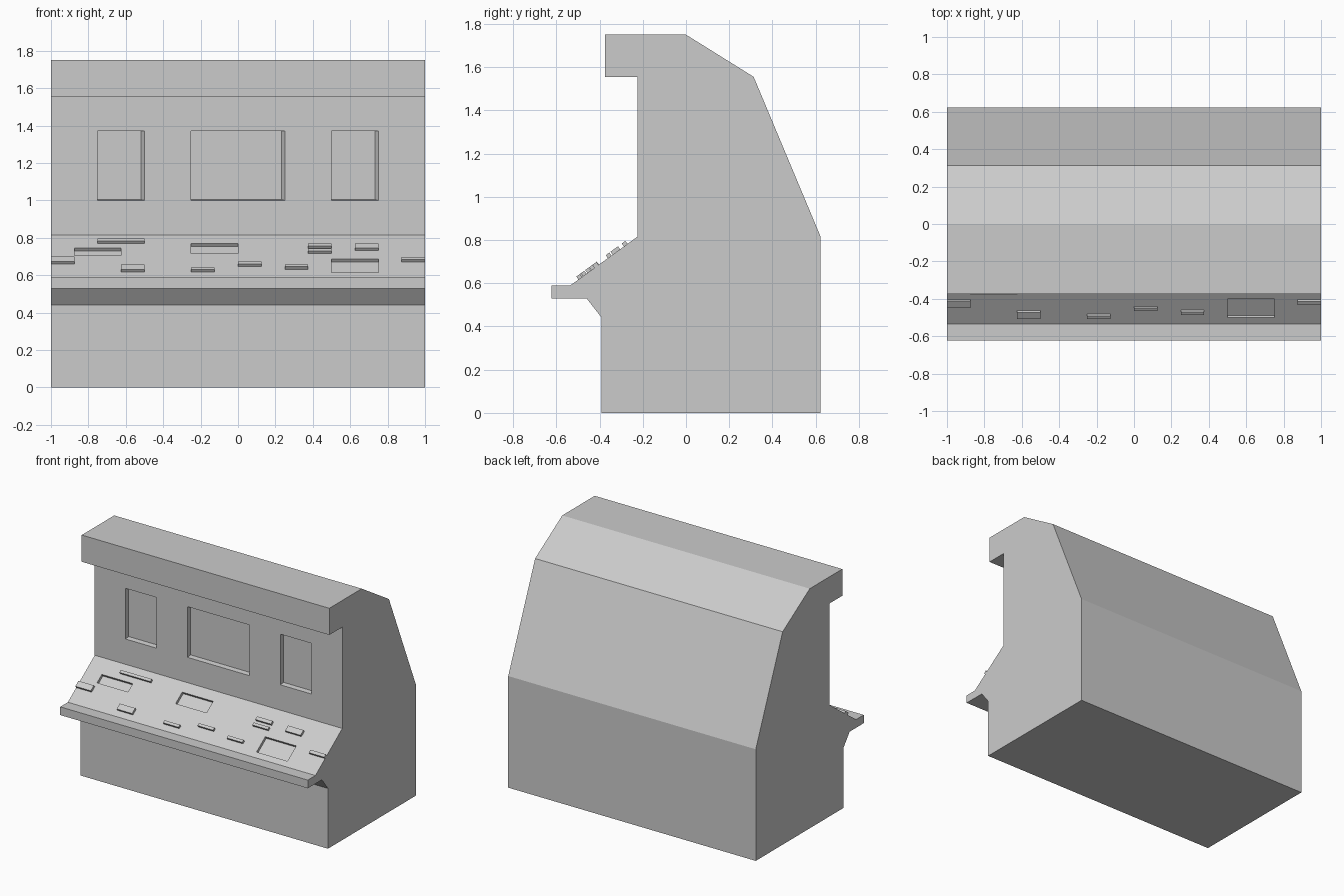
import bpy, bmesh
from mathutils import Vector

if "Cube" in bpy.data.objects:
    bpy.data.objects.remove(bpy.data.objects["Cube"])


def extrude(name, profile, x0, x1):
    """Solid made by sweeping a (y, z) profile from x0 to x1."""
    bm = bmesh.new()
    face = bm.faces.new([bm.verts.new((x0, y, z)) for y, z in profile])
    ext = bmesh.ops.extrude_face_region(bm, geom=[face])
    verts = [v for v in ext["geom"] if isinstance(v, bmesh.types.BMVert)]
    bmesh.ops.translate(bm, verts=verts, vec=(x1 - x0, 0, 0))
    bmesh.ops.recalc_face_normals(bm, faces=bm.faces)
    me = bpy.data.meshes.new(name)
    bm.to_mesh(me)
    bm.free()
    ob = bpy.data.objects.new(name, me)
    bpy.context.collection.objects.link(ob)
    return ob


# Sloped control panel: lower edge, upper edge and normal in (y, z)
LOW, HIGH = Vector((-0.535, 0.59)), Vector((-0.225, 0.815))
SLOPE = (HIGH - LOW).normalized()
NORMAL = Vector((-SLOPE.y, SLOPE.x))


def panel_block(name, x0, x1, z0, z1, below, above):
    """Block aligned to the panel, between two heights on its surface."""
    a, b = (LOW + SLOPE * ((z - LOW.y) / SLOPE.y) for z in (z0, z1))
    pts = [a - NORMAL * below, b - NORMAL * below,
           b + NORMAL * above, a + NORMAL * above]
    return extrude(name, pts, x0, x1)


def carve(target, cutter):
    mod = target.modifiers.new("recess", "BOOLEAN")
    mod.operation, mod.solver, mod.object = "DIFFERENCE", "EXACT", cutter
    bpy.context.view_layer.objects.active = target
    bpy.ops.object.modifier_apply(modifier=mod.name)
    bpy.data.objects.remove(cutter)


# Cabinet body
cabinet = extrude("console_cabinet", [
    (-0.39, 0), (0.623, 0), (0.623, 0.815), (0.313, 1.555), (0, 1.75),
    (-0.375, 1.75), (-0.375, 1.555), (-0.225, 1.555), tuple(HIGH), tuple(LOW),
    (-0.623, 0.59), (-0.623, 0.53), (-0.46, 0.53), (-0.39, 0.44)], -1, 1)

# Wall screens, recessed with a splayed right side and sill
D, SPLAY, SILL = 0.035, 0.018, 0.005
for x0, x1 in ((-0.75, -0.5), (-0.25, 0.25), (0.5, 0.75)):
    y0, y1 = -0.225 - D, -0.225 + D
    cutter = extrude("screen_cutter", [
        (y0, 1.0 - SILL), (y1, 1.0 + SILL), (y1, 1.37), (y0, 1.37)], x0, x1)
    for v in cutter.data.vertices:
        if v.co.x > (x0 + x1) / 2:
            v.co.x += SPLAY if v.co.y < -0.225 else -SPLAY
    carve(cabinet, cutter)

# Panel displays, recessed
for x0, x1, z0, z1 in ((-0.875, -0.625, 0.705, 0.745),
                       (-0.25, 0, 0.715, 0.77),
                       (0.5, 0.75, 0.615, 0.688)):
    carve(cabinet, panel_block("display_cutter", x0, x1, z0, z1, 0.02, 0.04))

# Panel buttons, raised
for i, (x0, x1, z0, z1) in enumerate((
        (-1, -0.875, 0.66, 0.686), (-0.75, -0.5, 0.77, 0.782),
        (-0.625, -0.5, 0.617, 0.643), (-0.25, -0.125, 0.617, 0.629),
        (0, 0.125, 0.647, 0.659), (0.25, 0.375, 0.632, 0.644),
        (0.375, 0.5, 0.742, 0.757), (0.375, 0.5, 0.716, 0.728),
        (0.625, 0.75, 0.732, 0.757), (0.875, 1, 0.671, 0.685))):
    panel_block(f"button_{i + 1}", x0, x1, z0, z1, 0.005, 0.017)
